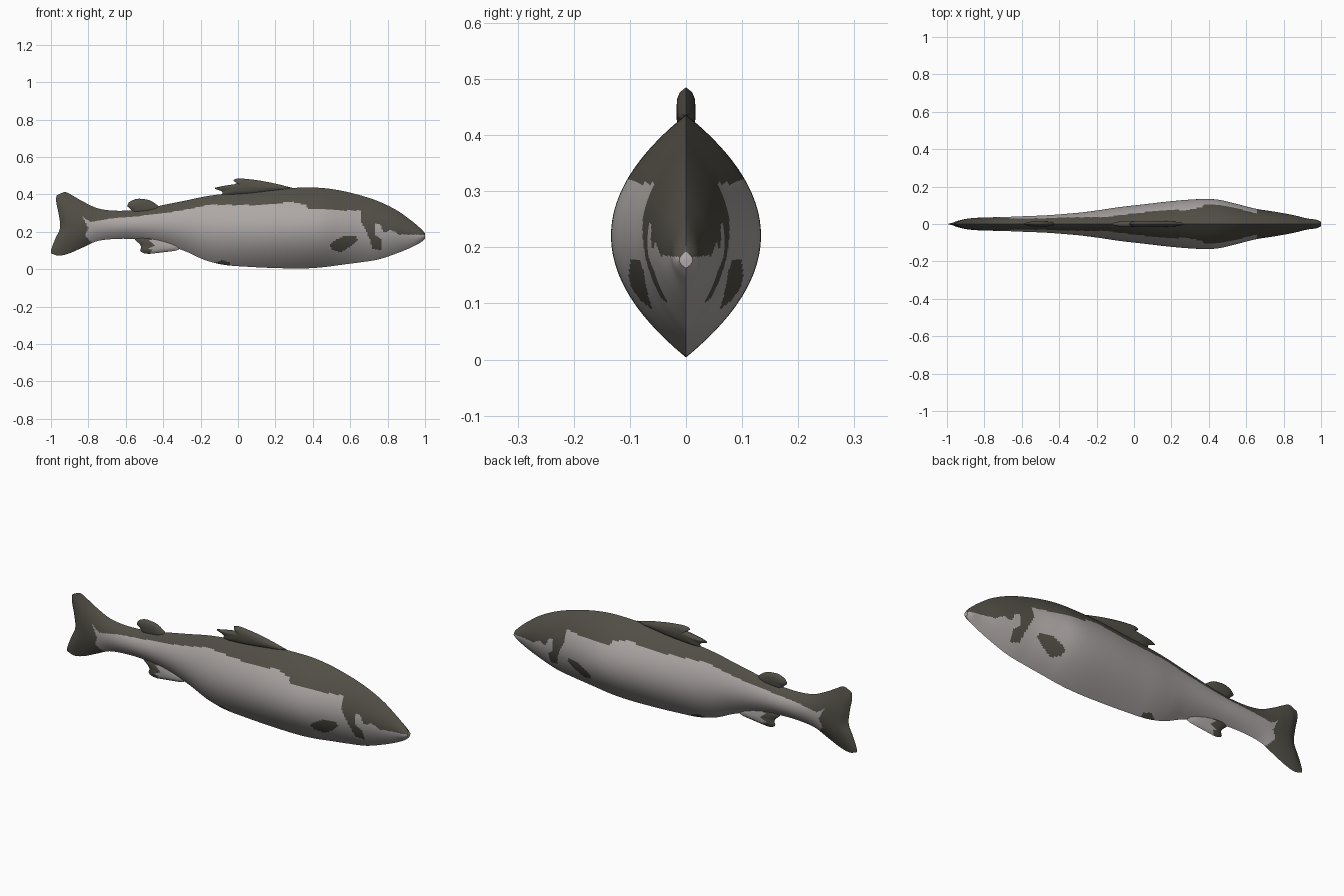
import bpy, bmesh, math

if "Cube" in bpy.data.objects:
    bpy.data.objects.remove(bpy.data.objects["Cube"])


def material(name, rgb):
    m = bpy.data.materials.new(name)
    m.diffuse_color = (*rgb, 1)
    m.use_nodes = True
    m.node_tree.nodes["Principled BSDF"].inputs["Base Color"].default_value = m.diffuse_color
    return m


DARK = material("dark olive back", (0.085, 0.078, 0.062))
LIGHT = material("silver belly", (0.42, 0.39, 0.38))

# Body stations: x, bottom z, top z, half width
STATIONS = [
    (-1.0, .085, .395, .001), (-.96, .072, .412, .022), (-.90, .085, .392, .031),
    (-.84, .112, .362, .034), (-.76, .148, .328, .036), (-.68, .16, .314, .038),
    (-.58, .162, .314, .042), (-.48, .152, .327, .046), (-.38, .13, .347, .053),
    (-.28, .095, .367, .062), (-.18, .05, .388, .075), (-.08, .024, .402, .09),
    (.05, .013, .415, .105), (.2, .006, .43, .122), (.35, .004, .436, .133),
    (.45, .01, .434, .13), (.55, .023, .42, .107), (.65, .036, .396, .082),
    (.75, .052, .363, .066), (.85, .085, .314, .048), (.93, .118, .257, .029),
    (.98, .145, .214, .022), (1.0, .163, .192, .012)]
# Trailing edge of the tail: z, x
TAIL_EDGE = [(.07, -1.0), (.10, -1.0), (.16, -.978), (.22, -.952),
             (.29, -.958), (.36, -.972), (.39, -.97), (.42, -.955)]


def sample(table, x):
    """Smooth interpolation of every column of a table by its first column."""
    x = min(max(x, table[0][0]), table[-1][0])
    i = 0
    while i < len(table) - 2 and x > table[i + 1][0]:
        i += 1
    a, b = table[i], table[i + 1]
    p, n = table[max(i - 1, 0)], table[min(i + 2, len(table) - 1)]
    h = b[0] - a[0]
    t = (x - a[0]) / h
    out = []
    for k in range(1, len(a)):
        ma = (b[k] - p[k]) / (b[0] - p[0]) * h
        mb = (n[k] - a[k]) / (n[0] - a[0]) * h
        out.append((2*t**3 - 3*t*t + 1) * a[k] + (t**3 - 2*t*t + t) * ma
                   + (3*t*t - 2*t**3) * b[k] + (t**3 - t*t) * mb)
    return out


def inside(poly, x, z):
    hit = False
    for (x1, z1), (x2, z2) in zip(poly, poly[1:] + poly[:1]):
        if (z1 > z) != (z2 > z) and x < x1 + (z - z1) * (x2 - x1) / (z2 - z1):
            hit = not hit
    return hit


# Silver area of the side, and the dark painted fins lying on it
SILVER = [(-.83, .28), (-.79, .252), (-.68, .27), (-.52, .285), (-.39, .30), (-.26, .322),
          (-.15, .345), (.14, .342), (.28, .36), (.36, .345), (.38, .322), (.5, .315),
          (.655, .313), (.66, .25), (.70, .17), (.72, .11), (.765, .10), (.765, .16),
          (.735, .185), (.735, .24), (.76, .24), (.78, .195), (.82, .21), (.86, .185),
          (1.01, .183), (1.01, -.1), (-.7, -.1), (-.775, .135), (-.82, .18), (-.80, .22)]
PECTORAL = [(.485, .125), (.51, .10), (.55, .09), (.60, .12), (.64, .155),
            (.63, .178), (.57, .18), (.52, .155)]
PELVIC = [(-.12, -.1), (-.12, .038), (-.08, .048), (-.04, .035), (-.04, -.1)]


def body_is_light(x, z):
    return inside(SILVER, x, z) and not inside(PECTORAL, x, z) and not inside(PELVIC, x, z)


def finish(bm, name, is_light, angle):
    bmesh.ops.recalc_face_normals(bm, faces=bm.faces)
    for f in bm.faces:
        c = f.calc_center_median()
        f.material_index = int(is_light(c.x, c.z))
    me = bpy.data.meshes.new(name)
    bm.to_mesh(me)
    bm.free()
    me.materials.append(DARK)
    me.materials.append(LIGHT)
    ob = bpy.data.objects.new(name, me)
    bpy.context.collection.objects.link(ob)
    bpy.ops.object.select_all(action='DESELECT')
    ob.select_set(True)
    bpy.context.view_layer.objects.active = ob
    bpy.ops.object.shade_smooth_by_angle(angle=math.radians(angle))
    return ob


# Body and tail: lens-shaped rings lofted along x
bm = bmesh.new()
NX, NZ = 240, 56
rings = []
for i in range(NX + 1):
    s = -1 + 2 * i / NX
    lo, hi, w = sample(STATIONS, s)
    ring = []
    for j in range(2 * NZ):
        k = j if j <= NZ else 2 * NZ - j
        side = 1 if j <= NZ else -1
        t = -math.cos(math.pi * k / NZ) * 0.4 + (2 * k / NZ - 1) * 0.6
        z = (lo + hi) / 2 + (hi - lo) / 2 * t
        x = s
        if s < -.75:   # bend the last rings to the forked tail edge
            f = (-.75 - s) / .25
            x = -.75 + f * (sample(TAIL_EDGE, z)[0] + .75)
        ring.append(bm.verts.new((x, side * w * (1 - t * t), z)))
    rings.append(ring)
for a, b in zip(rings, rings[1:]):
    for j in range(2 * NZ):
        k = (j + 1) % (2 * NZ)
        bm.faces.new((a[j], a[k], b[k], b[j]))
bm.faces.new(rings[-1])
bmesh.ops.remove_doubles(bm, verts=bm.verts, dist=1e-5)
finish(bm, "body", body_is_light, 50)


def round_off(pts):
    """One pass of corner cutting."""
    out = []
    for (x1, z1), (x2, z2) in zip(pts, pts[1:] + pts[:1]):
        out += [(.8*x1 + .2*x2, .8*z1 + .2*z2), (.2*x1 + .8*x2, .2*z1 + .8*z2)]
    return out


def fin(name, pts, thick, is_light):
    """Lens-shaped plate: thin rim, thicker middle."""
    pts = round_off(pts)
    cx = sum(p[0] for p in pts) / len(pts)
    cz = sum(p[1] for p in pts) / len(pts)
    bm = bmesh.new()
    rim = [bm.verts.new((x, 0, z)) for x, z in pts]
    for side in (-1, 1):
        prev = rim
        for scale, y in ((.8, .65), (.5, .95)):
            ring = [bm.verts.new((cx + (x - cx) * scale, side * thick * y,
                                  cz + (z - cz) * scale)) for x, z in pts]
            for j in range(len(pts)):
                k = (j + 1) % len(pts)
                bm.faces.new((prev[j], prev[k], ring[k], ring[j]))
            prev = ring
        mid = bm.verts.new((cx, side * thick, cz))
        for j in range(len(pts)):
            bm.faces.new((prev[j], prev[(j + 1) % len(pts)], mid))
    finish(bm, name, is_light, 60)


# Dorsal fin with two swept tips
fin("dorsal_fin", [(.31, .43), (.2, .458), (.1, .477), (0, .487), (-.03, .475), (0, .457),
                   (-.08, .445), (-.135, .433), (-.08, .415), (-.09, .39), (.1, .40)],
    .017, lambda x, z: False)
# Small rear back fin
fin("rear_back_fin", [(-.41, .325), (-.45, .357), (-.48, .372), (-.54, .378), (-.58, .362),
                      (-.595, .338), (-.57, .318), (-.56, .295), (-.43, .295)],
    .013, lambda x, z: False)
# Fin under the tail root
fin("underside_fin", [(-.32, .10), (-.40, .09), (-.49, .08), (-.525, .095), (-.515, .125),
                      (-.56, .165), (-.50, .19), (-.38, .17), (-.30, .125)],
    .014, lambda x, z: x > -.465)
